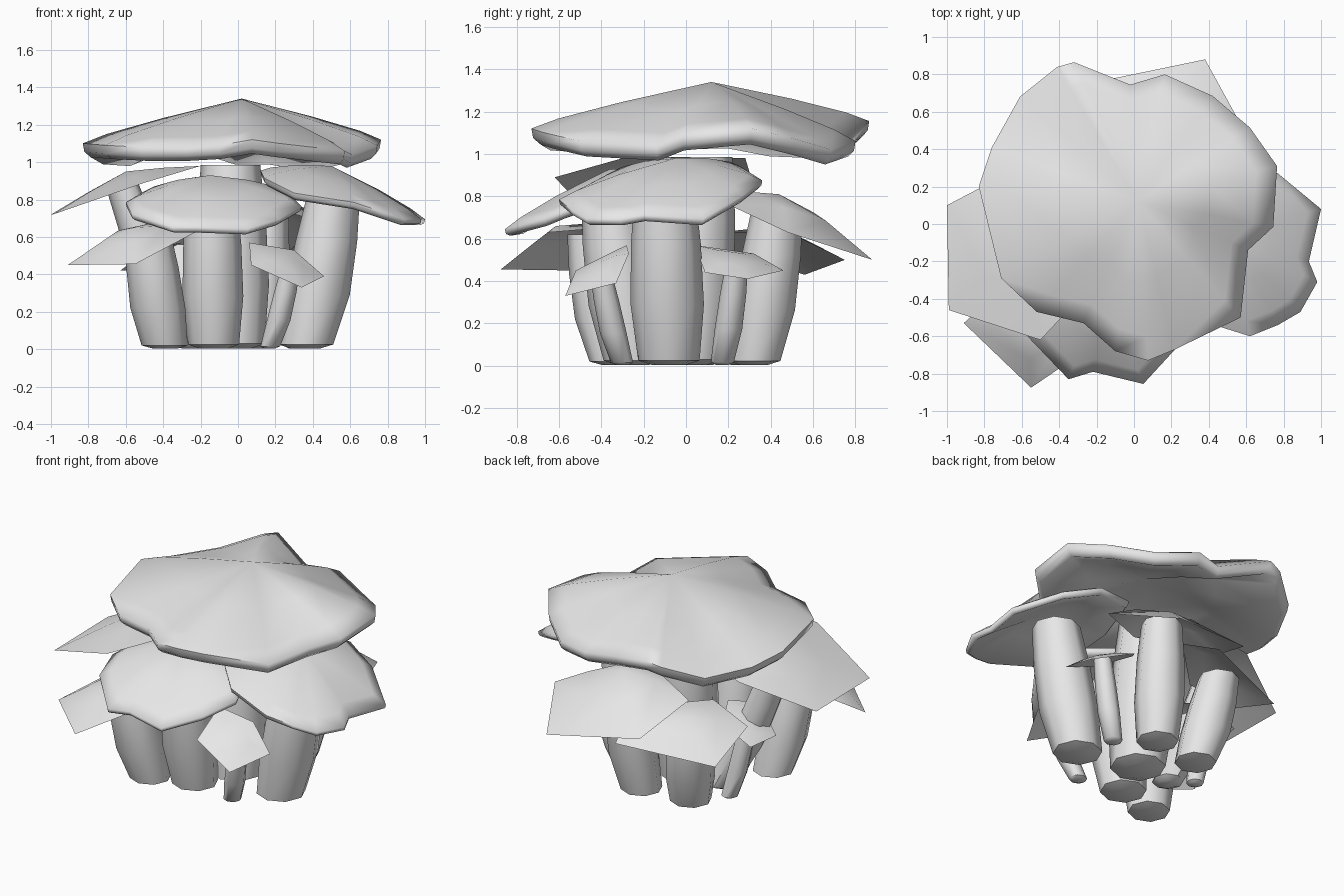
import bpy, bmesh, math
from mathutils import Vector

cube = bpy.data.objects.get("Cube")
if cube:
    bpy.data.objects.remove(cube, do_unlink=True)

grey = bpy.data.materials.new("plain_grey")
grey.use_nodes = True
grey.diffuse_color = (0.8, 0.8, 0.8, 1)
grey.node_tree.nodes["Principled BSDF"].inputs["Base Color"].default_value = (0.8, 0.8, 0.8, 1)


def finish(name, bm, smooth):
    bmesh.ops.recalc_face_normals(bm, faces=bm.faces)
    mesh = bpy.data.meshes.new(name)
    bm.to_mesh(mesh)
    bm.free()
    mesh.materials.append(grey)
    ob = bpy.data.objects.new(name, mesh)
    bpy.context.collection.objects.link(ob)
    bpy.ops.object.select_all(action='DESELECT')
    bpy.context.view_layer.objects.active = ob
    ob.select_set(True)
    bpy.ops.object.shade_smooth_by_angle(angle=math.radians(smooth))
    return mesh


def bridge(bm, a, b):
    for i in range(len(a)):
        j = (i + 1) % len(a)
        bm.faces.new((a[i], a[j], b[j], b[i]))


def fan(bm, ring, tip):
    for i in range(len(ring)):
        bm.faces.new((ring[i], ring[(i + 1) % len(ring)], tip))


def cap_ring(bm, rim, apex, t, dz):
    apex = Vector(apex)
    return [bm.verts.new(apex.lerp(Vector(p), t) + Vector((0, 0, dz))) for p in rim]


def full_cap(name, rim, apex, lip, bulge):
    """Domed cap with a rolled lip and a hollow underside."""
    bm = bmesh.new()
    shape = ((0.5, bulge), (0.85, bulge * 0.6), (1, -lip * 0.1), (0.99, -lip * 0.6),
             (0.95, -lip), (0.5, -lip * 0.9))
    rings = [cap_ring(bm, rim, apex, t, dz) for t, dz in shape]
    fan(bm, rings[0], bm.verts.new(apex))
    for a, b in zip(rings, rings[1:]):
        bridge(bm, a, b)
    fan(bm, rings[-1], bm.verts.new(Vector(apex) - Vector((0, 0, lip * 1.1))))
    finish(name, bm, 75)


def leaf_cap(name, rim, apex, bulge=0.02):
    """Thin sheet cap, flatter on top than at the edge."""
    bm = bmesh.new()
    edge = cap_ring(bm, rim, apex, 1, 0)
    top = cap_ring(bm, rim, apex, 0.5, bulge)
    bridge(bm, edge, top)
    fan(bm, top, bm.verts.new(apex))
    mesh = finish(name, bm, 50)
    if sum(p.normal.z for p in mesh.polygons) < 0:
        mesh.flip_normals()


def stem(name, base, top, r, sides=8):
    """Leaning stalk with a narrow foot and a bulging middle."""
    bm = bmesh.new()
    base, top = Vector((*base, 0.005)), Vector(top)
    lean = (top - base) * Vector((1, 1, 0)) * 0.08
    rings = []
    for t, k, bow in ((0, 0.5, 0), (0.025, 0.88, 0), (0.35, 1.05, 1), (0.7, 1, 0.6), (1, 0.86, 0)):
        c = base.lerp(top, t) + lean * bow
        rings.append([bm.verts.new(c + Vector((math.cos(a), math.sin(a), 0)) * r * k)
                      for a in (math.tau * i / sides for i in range(sides))])
    for a, b in zip(rings, rings[1:]):
        bridge(bm, a, b)
    bm.faces.new(rings[0])
    bm.faces.new(rings[-1])
    finish(name, bm, 50)


# Large crowning cap
full_cap("crown_cap", [
    (-.41, .84, 1.14), (-.32, .865, 1.165), (-.02, .745, 1.07), (.165, .8, 1.07),
    (.42, .685, 1.03), (.62, .515, 1.08), (.765, .31, 1.13), (.745, -.015, 1.1),
    (.61, -.14, 1.05), (.57, -.5, 1.07), (.22, -.67, 1.11), (.075, -.73, 1.13),
    (-.1, -.68, 1.1), (-.27, -.53, 1.09), (-.52, -.47, 1.09), (-.71, -.29, 1.1),
    (-.83, .2, 1.11), (-.76, .41, 1.07), (-.61, .68, 1.06)], (.02, .12, 1.34), .095, .01)

# Two middle caps
full_cap("front_cap", [
    (-.6, -.42, .79), (-.57, -.6, .73), (-.35, -.83, .66), (-.22, -.79, .66),
    (.05, -.855, .65), (.22, -.67, .7), (.34, -.5, .77), (.26, -.25, .85),
    (0, -.1, .88), (-.3, -.1, .88), (-.5, -.2, .85)], (-.15, -.36, .93), .05, .015)
full_cap("left_cap", [
    (.3, -.5, .84), (.62, -.6, .79), (.77, -.54, .74), (.89, -.47, .7), (.98, -.31, .7),
    (.935, -.2, .72), (1, .08, .7), (.77, .27, .81), (.55, .36, .88),
    (.25, .25, .95), (.12, -.1, .96), (.14, -.35, .92)], (.5, -.05, .98), .05, .015)

# Thin caps
leaf_cap("right_cap", [(-1, .1, .72), (-.99, -.46, .72), (-.5, -.62, .89),
                       (-.2, -.3, .98), (-.2, .28, .98), (-.6, .31, .88)], (-.6, -.08, .95), .005)
leaf_cap("low_front_cap", [(-.91, -.53, .45), (-.55, -.875, .455), (-.22, -.65, .63),
                           (-.4, -.4, .65), (-.72, -.35, .58)], (-.56, -.58, .65))
leaf_cap("back_cap", [(.38, .88, .5), (-.2, .76, .58), (-.3, .4, .72),
                      (.15, .18, .77), (.6, .48, .63)], (.15, .44, .81), .03)
leaf_cap("low_back_cap", [(.05, .5, .62), (-.02, .75, .5), (-.6, .56, .43),
                          (-.58, .2, .55), (-.3, .15, .63)], (-.3, .44, .62))
leaf_cap("small_front_cap", [(.07, -.52, .45), (.34, -.57, .33), (.46, -.33, .39),
                             (.3, -.27, .53), (.06, -.28, .57)], (.24, -.41, .49), .008)
leaf_cap("small_left_cap", [(.6, .09, .44), (.58, .29, .41), (.38, .46, .45),
                            (.28, .32, .53), (.32, .04, .57)], (.46, .24, .51), .008)
leaf_cap("small_right_cap", [(-.63, -.02, .42), (-.6, .2, .42), (-.4, .2, .52),
                             (-.3, 0, .57), (-.42, -.15, .53)], (-.48, .04, .52), .008)

# Stems
for name, base, top, r in (
        ("crown_stem", (-.02, .01), (-.04, .06, .985), .185),
        ("front_stem", (-.13, -.25), (-.14, -.36, .8), .155),
        ("left_stem", (.36, -.08), (.51, -.1, .82), .165),
        ("right_stem", (-.25, 0), (-.62, -.06, .88), .105),
        ("low_front_stem", (-.39, -.33), (-.48, -.44, .62), .14),
        ("back_stem", (.09, .32), (.15, .43, .74), .14),
        ("low_back_stem", (-.23, .28), (-.31, .4, .56), .14),
        ("small_front_stem", (.17, -.3), (.28, -.4, .43), .06),
        ("small_left_stem", (.3, .17), (.44, .24, .48), .062),
        ("small_right_stem", (-.38, .1), (-.48, .05, .49), .058)):
    stem(name, base, top, r)
